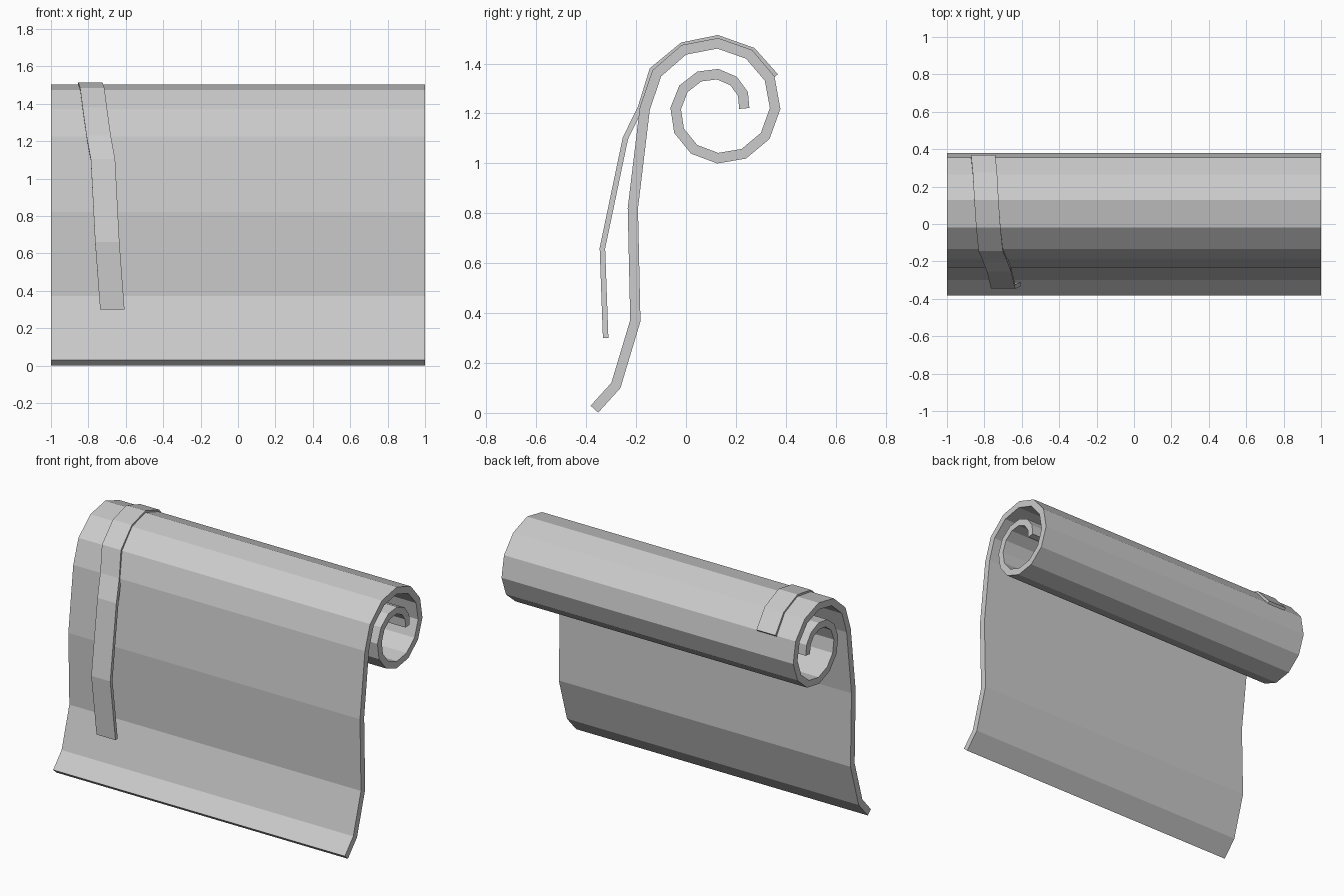
import bpy
from math import sin, cos, radians
from mathutils import Vector

cube = bpy.data.objects.get("Cube")
if cube:
    bpy.data.objects.remove(cube, do_unlink=True)

# Single plain grey
grey = bpy.data.materials.new("plain grey")
grey.use_nodes = True
colour = (0.6, 0.6, 0.6, 1)
grey.diffuse_color = colour
grey.node_tree.nodes["Principled BSDF"].inputs["Base Color"].default_value = colour


def ribbon(name, path, half_width, thickness):
    """Flat-faced strip of even thickness along (x, y, z) centre points."""
    pts = [Vector((y, z)) for x, y, z in path]
    verts = []
    for i, (x, y, z) in enumerate(path):
        normals = []
        for a, b in ((i - 1, i), (i, i + 1)):
            if a >= 0 and b < len(pts):
                d = (pts[b] - pts[a]).normalized()
                normals.append(Vector((-d.y, d.x)))
        n = sum(normals, Vector((0, 0))).normalized()
        n *= thickness / 2 / n.dot(normals[0])
        for sx, sn in ((-1, 1), (1, 1), (1, -1), (-1, -1)):
            verts.append((x + sx * half_width, y + sn * n.x, z + sn * n.y))
    faces = [(0, 1, 2, 3), tuple(len(verts) - k for k in (1, 2, 3, 4))]
    for i in range(len(path) - 1):
        for k in range(4):
            a, b = 4 * i + k, 4 * i + (k + 1) % 4
            faces.append((a, a + 4, b + 4, b))
    mesh = bpy.data.meshes.new(name)
    mesh.from_pydata(verts, [], faces)
    mesh.materials.append(grey)
    obj = bpy.data.objects.new(name, mesh)
    bpy.context.collection.objects.link(obj)
    return obj


# Hanging sheet that curls into a spiral roll at the top
sheet = [(0, -0.367, 0.015), (0, -0.281, 0.11), (0, -0.203, 0.37), (0, -0.213, 0.82)]
for step in range(19):
    angle = radians(180 - 30 * step)
    radius = 0.292 - 0.0103 * step
    sheet.append((0, 0.127 + radius * cos(angle), 1.22 + radius * sin(angle)))
ribbon("rolled_sheet", sheet, 1.0, 0.041)

# Narrow strap draped over the roll and hanging in front
strap = [(-0.672, -0.322, 0.30), (-0.699, -0.335, 0.66), (-0.722, -0.243, 1.10),
         (-0.745, -0.182, 1.225), (-0.766, -0.136, 1.374), (-0.779, -0.015, 1.474),
         (-0.789, 0.127, 1.503), (-0.797, 0.268, 1.453), (-0.806, 0.36, 1.35)]
ribbon("strap", strap, 0.065, 0.022)
